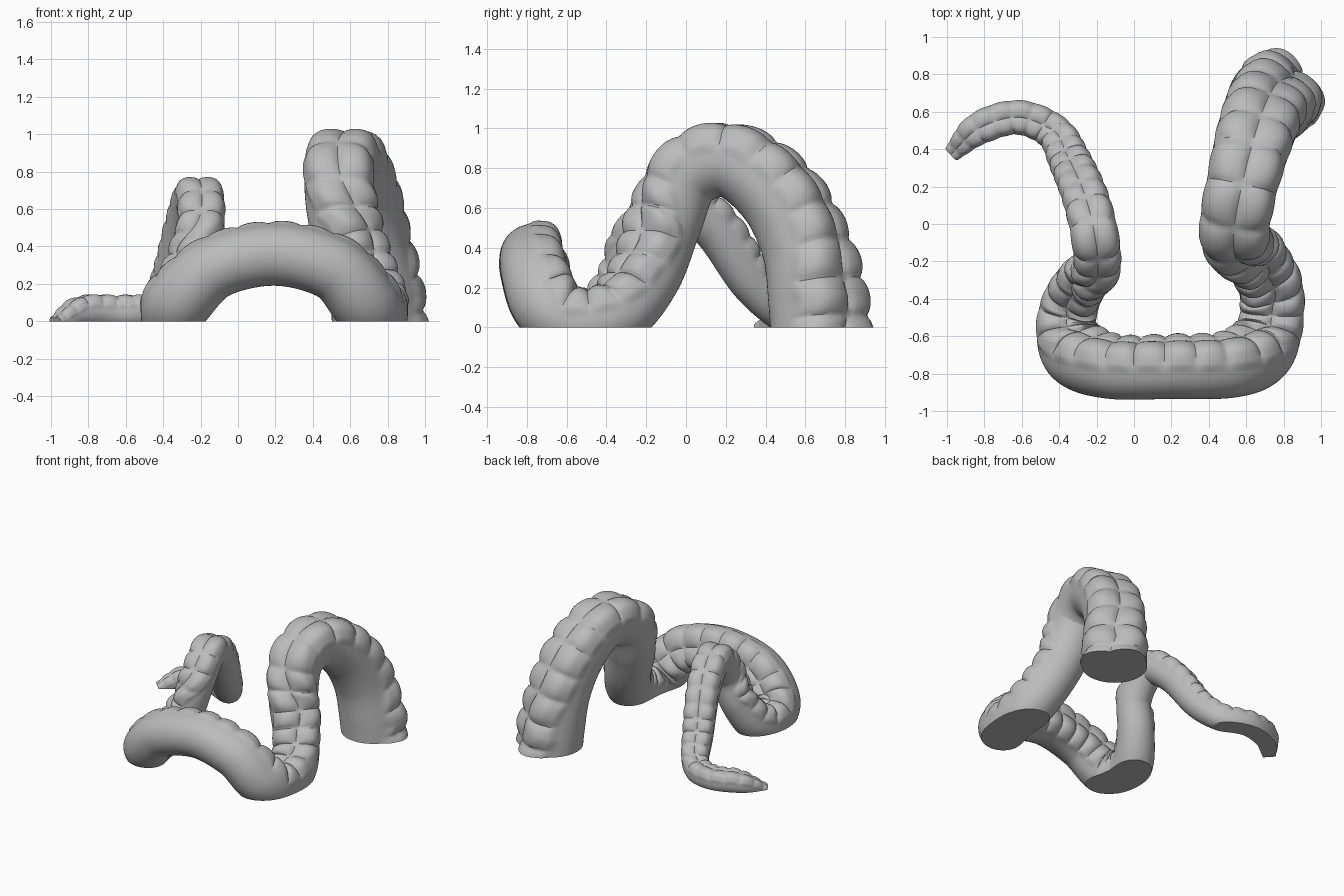
import bpy, bmesh, math
from mathutils import Vector

if "Cube" in bpy.data.objects:
    bpy.data.objects.remove(bpy.data.objects["Cube"])

SIDES, STEPS = 56, 22
SPREAD = math.radians(76)      # half angle of the sucker side

# Spine: x, y, z, radius from thick root to thin tip
SPINE = [
    (.75, .67, -.15, .24), (.73, .65, .12, .235), (.69, .59, .42, .215),
    (.64, .45, .68, .205), (.58, .22, .84, .19), (.54, 0, .77, .185),
    (.56, -.1, .53, .18), (.65, -.19, .27, .17), (.73, -.34, .08, .17),
    (.73, -.54, .03, .17), (.67, -.69, .11, .18), (.51, -.76, .28, .17),
    (.2, -.77, .355, .165), (-.12, -.77, .285, .165), (-.31, -.7, .11, .175),
    (-.36, -.55, .03, .16), (-.33, -.4, .07, .15), (-.26, -.29, .25, .135),
    (-.2, -.23, .47, .125), (-.21, -.06, .645, .125), (-.26, .14, .51, .12),
    (-.34, .33, .23, .11), (-.43, .49, .07, .095), (-.62, .57, .05, .09),
    (-.83, .51, .05, .085), (-.97, .38, -.02, .045)]


def smooth_path(points):
    """Catmull-Rom samples through the spine points."""
    pts = [Vector(p) for p in points]
    pts = [2 * pts[0] - pts[1]] + pts + [2 * pts[-1] - pts[-2]]
    out = []
    for a, b, c, d in zip(pts, pts[1:], pts[2:], pts[3:]):
        for i in range(STEPS):
            t = i / STEPS
            out.append(b + (c - a) * t / 2 + (a - 2.5 * b + 2 * c - d / 2) * t ** 2
                       + (3 * b - a - 3 * c + d) * t ** 3 / 2)
    return out + [pts[-2]]


def pillow(t):
    return abs(math.sin(math.pi * t)) ** .5


def section(angle, phase):
    """Relative radius: round back, two rows of cushions on a boxy sucker side."""
    t = abs(angle) / SPREAD
    if abs(angle) > math.pi / 2:
        return 1
    n = 3.2
    box = (abs(math.cos(angle)) ** n + abs(math.sin(angle)) ** n) ** (-1 / n)
    if t >= 1:
        return box
    return box * (.89 + .16 * pillow(t) * pillow(phase) + .11 * max(0, t * 4 - 3))


# Swept body
path = smooth_path(SPINE)
bm = bmesh.new()
rings, phase = [], 0
for i, p in enumerate(path):
    before, after = path[max(i - 1, 0)], path[min(i + 1, len(path) - 1)]
    tangent = (after - before).to_3d().normalized()
    inward = max(0, -p.y - .6) * 18          # front arch turns its suckers inward
    guide = Vector((0, inward, 1))
    up = (guide - tangent * guide.dot(tangent)).normalized()
    side = tangent.cross(up)
    ring = []
    for k in range(SIDES):
        a = (k / SIDES * 2 - 1) * math.pi
        r = p.w * section(a, phase)
        ring.append(bm.verts.new(p.to_3d() + r * (up * math.cos(a) + side * math.sin(a))))
    rings.append(ring)
    phase += (after - before).to_3d().length / 2 / (.04 + .6 * p.w)

for a, b in zip(rings, rings[1:]):
    for k in range(SIDES):
        n = (k + 1) % SIDES
        bm.faces.new((a[k], a[n], b[n], b[k]))
bm.faces.new(rings[0])
bm.faces.new(rings[-1])

# Flat cut at ground level
bmesh.ops.bisect_plane(bm, geom=bm.verts[:] + bm.edges[:] + bm.faces[:], dist=1e-5,
                       plane_co=(0, 0, 0), plane_no=(0, 0, 1), clear_inner=True)
bmesh.ops.holes_fill(bm, edges=[e for e in bm.edges if e.is_boundary], sides=0)
bmesh.ops.recalc_face_normals(bm, faces=bm.faces[:])

mesh = bpy.data.meshes.new("tentacle")
bm.to_mesh(mesh)
bm.free()
tentacle = bpy.data.objects.new("tentacle", mesh)
bpy.context.collection.objects.link(tentacle)

# Grey skin
grey = bpy.data.materials.new("grey skin")
grey.use_nodes = True
colour = (.5, .5, .5, 1)
grey.diffuse_color = colour
grey.node_tree.nodes["Principled BSDF"].inputs["Base Color"].default_value = colour
mesh.materials.append(grey)

bpy.context.view_layer.objects.active = tentacle
tentacle.select_set(True)
bpy.ops.object.shade_smooth_by_angle(angle=math.radians(40))
